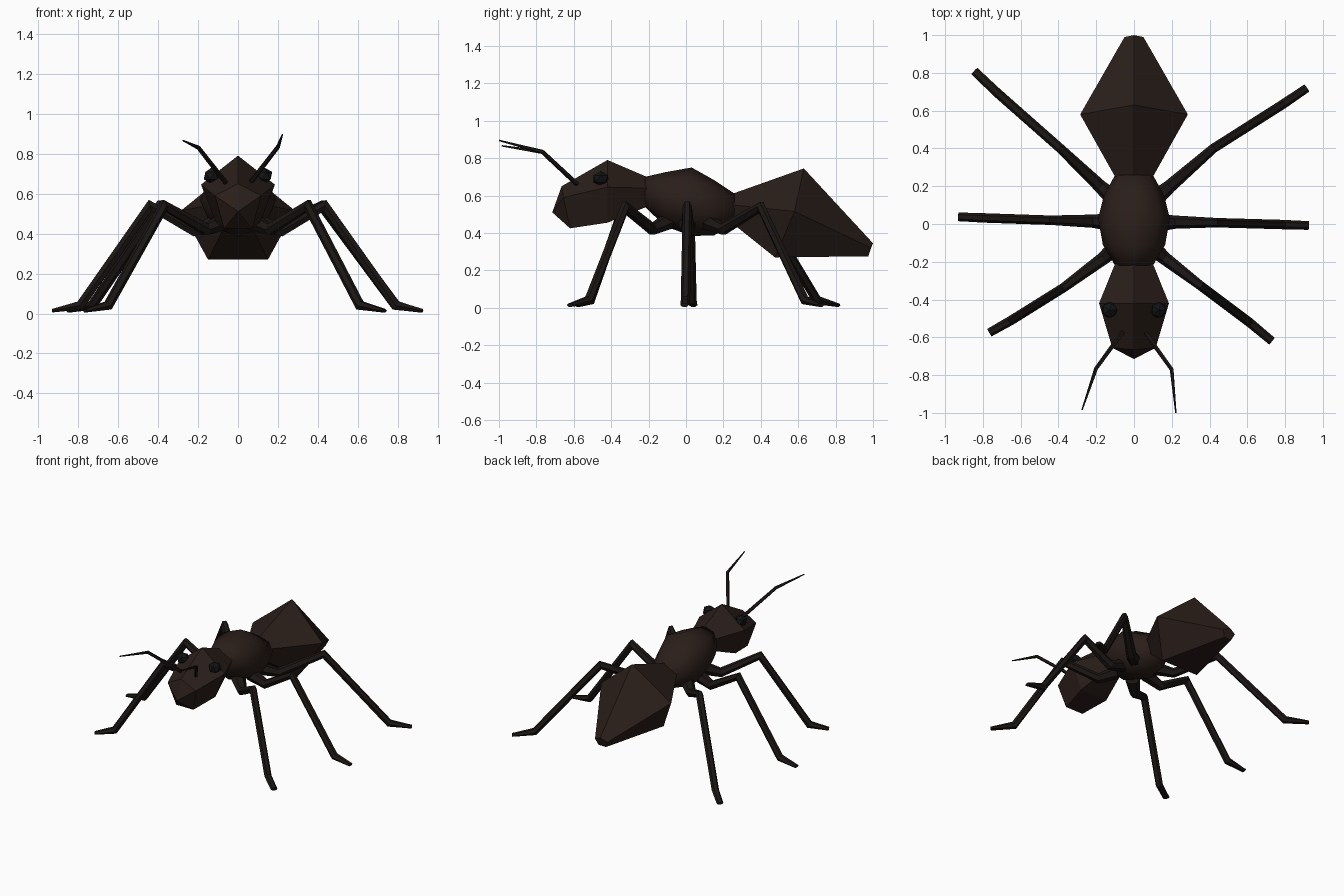
import bpy, bmesh, math
from mathutils import Vector

if "Cube" in bpy.data.objects:
    bpy.data.objects.remove(bpy.data.objects["Cube"])


def material(name, rgb):
    m = bpy.data.materials.new(name)
    m.diffuse_color = (*rgb, 1)
    m.use_nodes = True
    m.node_tree.nodes["Principled BSDF"].inputs["Base Color"].default_value = m.diffuse_color
    return m


BODY = material("dark_brown", (0.023, 0.013, 0.010))
LIMB = material("black_brown", (0.011, 0.008, 0.007))
EYE = material("eye_black", (0.006, 0.007, 0.008))


def loft(name, rings, mat, tip=None, smooth=False):
    """Skin a list of equal-length point rings, capping both ends."""
    bm = bmesh.new()
    vs = [[bm.verts.new(p) for p in r] for r in rings]
    n = len(vs[0])
    for a, b in zip(vs, vs[1:]):
        for i in range(n):
            j = (i + 1) % n
            bm.faces.new((a[i], a[j], b[j], b[i]))
    bm.faces.new(vs[0])
    if tip:
        t = bm.verts.new(tip)
        for i in range(n):
            bm.faces.new((vs[-1][i], vs[-1][(i + 1) % n], t))
    else:
        bm.faces.new(vs[-1])
    bmesh.ops.recalc_face_normals(bm, faces=bm.faces)
    for f in bm.faces:
        f.smooth = smooth
    me = bpy.data.meshes.new(name)
    bm.to_mesh(me)
    bm.free()
    me.materials.append(mat)
    ob = bpy.data.objects.new(name, me)
    bpy.context.collection.objects.link(ob)
    return ob


def penta(top, side, bottom):
    """Symmetric pentagon: top (y, z), side (x, y, z), bottom (x, y, z)."""
    (sx, sy, sz), (bx, by, bz) = side, bottom
    return [(0, *top), (sx, sy, sz), (bx, by, bz), (-bx, by, bz), (-sx, sy, sz)]


def tube(name, pts, radii, sides, mat):
    """Mitred tube along pts; radii are (width, height) pairs."""
    pts = [Vector(p) for p in pts]
    rings = []
    for i, p in enumerate(pts):
        d0 = (p - pts[max(i - 1, 0)]).normalized()
        d1 = (pts[min(i + 1, len(pts) - 1)] - p).normalized()
        t = (d0 + d1).normalized()
        side = t.cross(Vector((0, 0, 1))).normalized()
        up = side.cross(t)
        w, h = radii[i]
        if 0 < i < len(pts) - 1:
            h *= min(1.35, 1 / max(0.1, t.dot(d0)))
        rings.append([p + side * w * math.cos(a) + up * h * math.sin(a)
                      for a in (2 * math.pi * k / sides for k in range(sides))])
    return loft(name, rings, mat)


# Abdomen
loft("abdomen", [
    penta((0.25, 0.61), (0.10, 0.25, 0.55), (0.06, 0.25, 0.45)),
    penta((0.63, 0.745), (0.285, 0.58, 0.515), (0.15, 0.475, 0.27)),
    penta((1.0, 0.345), (0.05, 0.99, 0.32), (0.03, 0.975, 0.275)),
], BODY)

# Head
loft("head", [
    penta((-0.21, 0.70), (0.10, -0.21, 0.64), (0.06, -0.21, 0.54)),
    penta((-0.42, 0.79), (0.185, -0.42, 0.645), (0.11, -0.42, 0.455)),
    penta((-0.665, 0.65), (0.115, -0.655, 0.59), (0.07, -0.62, 0.425)),
], BODY, tip=(0, -0.715, 0.51))

# Thorax: smooth eight-sided barrel (y, centre z, half width, half height)
stations = [(-0.22, 0.62, 0.10, 0.08), (-0.11, 0.58, 0.165, 0.145),
            (0.03, 0.567, 0.19, 0.183), (0.15, 0.535, 0.16, 0.148),
            (0.26, 0.53, 0.10, 0.08)]
loft("thorax", [[(w * math.cos(k * math.pi / 4), y, z + h * math.sin(k * math.pi / 4))
                 for k in range(8)] for y, z, w, h in stations], BODY, smooth=True)

# Legs: hip, knee, ankle, toe
legs = {
    "front_right_leg": [(0.16, -0.18, 0.42), (0.35, -0.325, 0.54), (0.61, -0.52, 0.04), (0.73, -0.62, 0.014)],
    "front_left_leg": [(-0.16, -0.18, 0.42), (-0.37, -0.335, 0.54), (-0.65, -0.51, 0.04), (-0.765, -0.575, 0.014)],
    "middle_right_leg": [(0.22, 0.01, 0.415), (0.435, 0.007, 0.54), (0.79, -0.003, 0.04), (0.925, -0.008, 0.014)],
    "middle_left_leg": [(-0.22, 0.015, 0.415), (-0.44, 0.02, 0.54), (-0.79, 0.032, 0.04), (-0.93, 0.038, 0.014)],
    "hind_right_leg": [(0.19, 0.20, 0.42), (0.42, 0.40, 0.54), (0.79, 0.635, 0.04), (0.915, 0.72, 0.014)],
    "hind_left_leg": [(-0.18, 0.20, 0.42), (-0.39, 0.40, 0.54), (-0.73, 0.70, 0.04), (-0.845, 0.81, 0.014)],
}
for name, path in legs.items():
    h = Vector(path[0])
    root = (h.x * 0.45, h.y * 0.55, 0.46)
    tube(name, [root] + path,
         [(0.05, 0.045), (0.035, 0.030), (0.025, 0.025), (0.025, 0.025), (0.023, 0.010)], 6, LIMB)

# Antennae
for name, path in {
    "right_antenna": [(0.05, -0.56, 0.64), (0.2, -0.77, 0.835), (0.222, -1.0, 0.895)],
    "left_antenna": [(-0.05, -0.56, 0.64), (-0.2, -0.765, 0.832), (-0.275, -0.985, 0.866)],
}.items():
    tube(name, path, [(0.013, 0.013), (0.011, 0.011), (0.004, 0.004)], 5, LIMB)

# Eyes
for s, side in ((1, "right"), (-1, "left")):
    bpy.ops.mesh.primitive_ico_sphere_add(subdivisions=1, radius=0.046,
                                          location=(s * 0.13, -0.455, 0.69))
    eye = bpy.context.object
    eye.name = side + "_eye"
    eye.scale.z = 0.9
    eye.data.materials.append(EYE)
